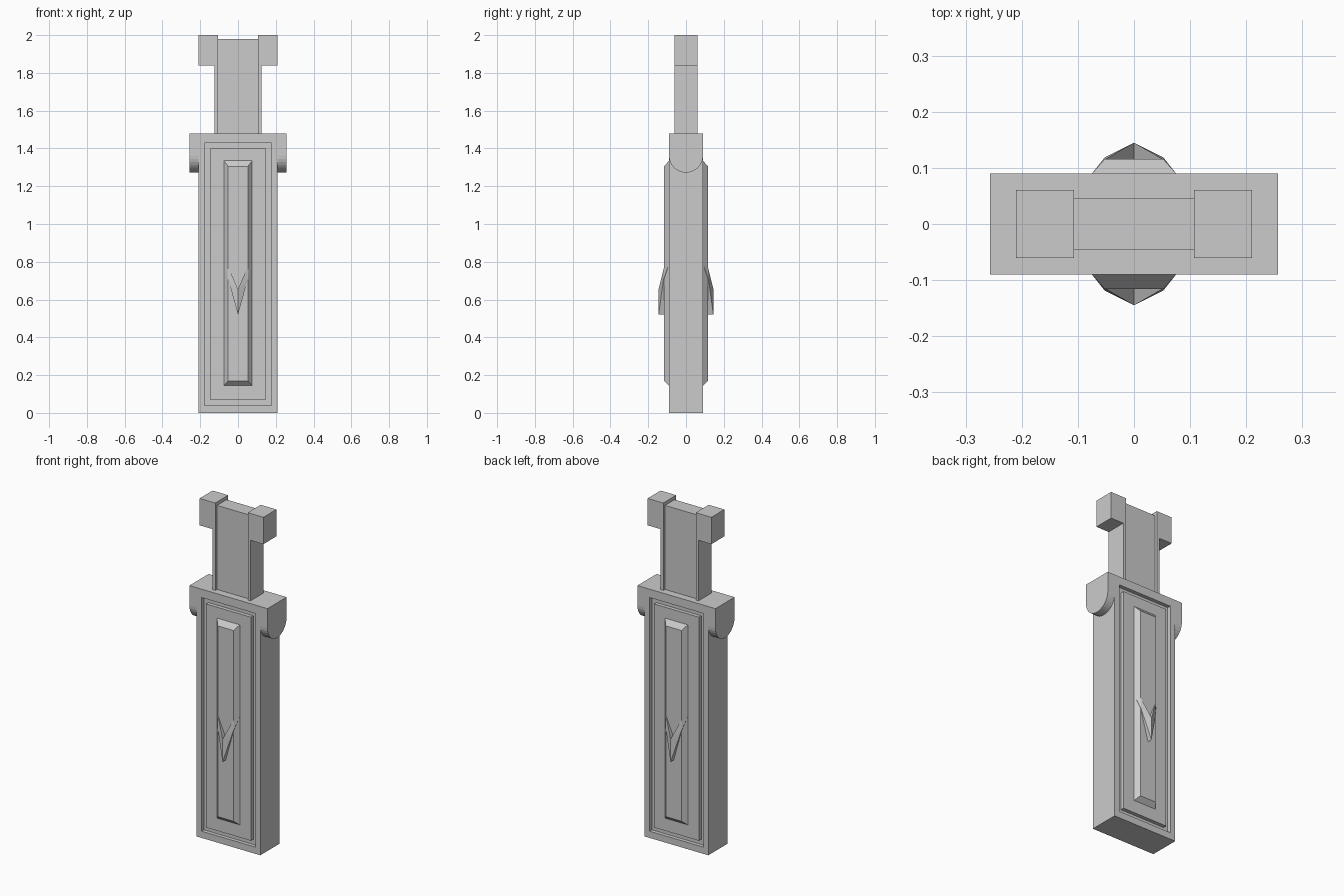
import bpy, bmesh, math

if "Cube" in bpy.data.objects:
    bpy.data.objects.remove(bpy.data.objects["Cube"])


def finish(name, bm):
    bmesh.ops.remove_doubles(bm, verts=bm.verts, dist=1e-5)
    bmesh.ops.recalc_face_normals(bm, faces=bm.faces)
    me = bpy.data.meshes.new(name)
    bm.to_mesh(me)
    bm.free()
    ob = bpy.data.objects.new(name, me)
    bpy.context.collection.objects.link(ob)
    return ob


def rect_loft(name, rings):
    """Solid through rectangular rings (half width, y, z low, z high), mirrored front to back."""
    bm = bmesh.new()
    full = [(w, -y, a, b) for w, y, a, b in reversed(rings)] + rings
    loops = [[bm.verts.new(p) for p in ((-w, y, a), (w, y, a), (w, y, b), (-w, y, b))]
             for w, y, a, b in full]
    for l0, l1 in zip(loops, loops[1:]):
        for i in range(4):
            j = (i + 1) % 4
            bm.faces.new((l0[i], l0[j], l1[j], l1[i]))
    bm.faces.new(loops[0])
    bm.faces.new(loops[-1])
    return finish(name, bm)


def prism(name, profile, x0, x1):
    """Extrude a (y, z) profile along x."""
    bm = bmesh.new()
    a = [bm.verts.new((x0, y, z)) for y, z in profile]
    b = [bm.verts.new((x1, y, z)) for y, z in profile]
    bm.faces.new(a)
    bm.faces.new(b)
    for i in range(len(a)):
        j = (i + 1) % len(a)
        bm.faces.new((a[i], a[j], b[j], b[i]))
    return finish(name, bm)


def box(name, x0, x1, hy, z0, z1):
    return prism(name, [(-hy, z0), (hy, z0), (hy, z1), (-hy, z1)], x0, x1)


# Main slab with a rectangular groove on front and back
rect_loft("body", [(0.21, 0.09, 0, 1.48), (0.177, 0.09, 0.04, 1.43), (0.177, 0.068, 0.04, 1.43),
                   (0.148, 0.068, 0.07, 1.40), (0.148, 0.09, 0.07, 1.40)])

# Raised bevelled bar down the middle of both faces
rect_loft("centre_bar", [(0.075, 0.09, 0.145, 1.335), (0.052, 0.116, 0.17, 1.305)])

# Chevrons on both faces, one convex arm per side
arm = [(0, 0.145, 0.655), (0, 0.145, 0.52), (0.052, 0.119, 0.707), (0.052, 0.115, 0.775),
       (0.075, 0.09, 0.79), (0, 0.10, 0.655), (0, 0.10, 0.52), (0.052, 0.09, 0.707)]
bm = bmesh.new()
for sx in (-1, 1):
    for sy in (-1, 1):
        vs = [bm.verts.new((sx * x, sy * y, z)) for x, y, z in arm]
        bmesh.ops.convex_hull(bm, input=vs)
finish("chevrons", bm)

# Side lugs with rounded undersides
arc = [(0.09 * math.cos(t), 1.362 + 0.09 * math.sin(t))
       for t in (math.pi + math.pi * i / 16 for i in range(17))]
lug = arc + [(0.09, 1.48), (-0.09, 1.48)]

# Grip panel, then the mirrored lugs, rails and corner blocks
box("grip_panel", -0.107, 0.107, 0.045, 1.48, 1.98)
for s, side in ((-1, "left"), (1, "right")):
    prism("lug_" + side, lug, s * 0.21, s * 0.257)
    box("grip_rail_" + side, s * 0.107, s * 0.125, 0.061, 1.48, 1.84)
    box("corner_block_" + side, s * 0.107, s * 0.21, 0.061, 1.84, 2.0)
